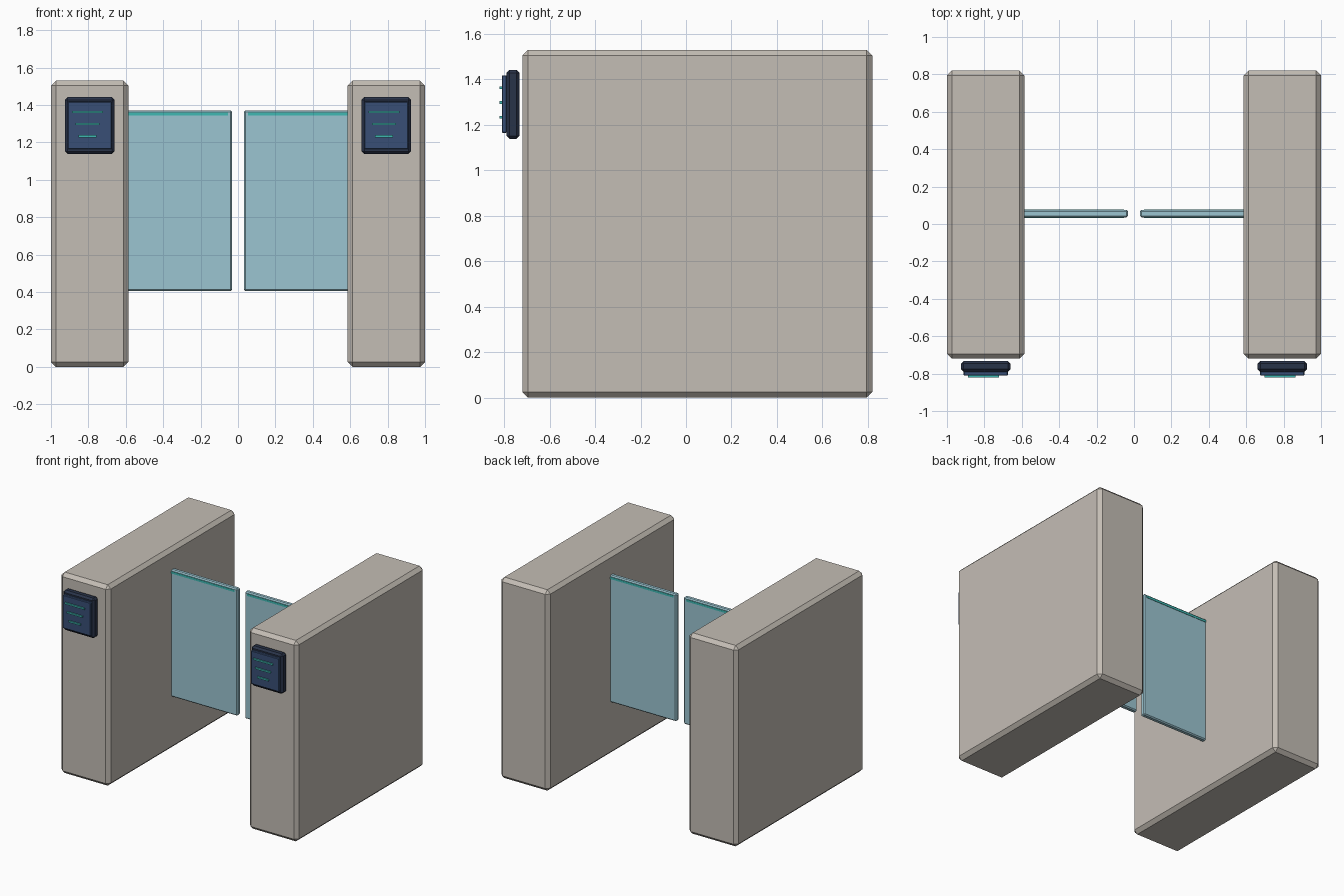
import bpy

if "Cube" in bpy.data.objects:
    bpy.data.objects.remove(bpy.data.objects["Cube"])


def material(name, rgb):
    m = bpy.data.materials.new(name)
    m.diffuse_color = (*rgb, 1)
    m.use_nodes = True
    m.node_tree.nodes["Principled BSDF"].inputs["Base Color"].default_value = m.diffuse_color
    return m


STONE = material("warm grey", (0.55, 0.51, 0.46))
GLASS = material("pale blue glass", (0.33, 0.56, 0.64))
NAVY = material("dark navy", (0.022, 0.033, 0.066))
SCREEN = material("screen blue", (0.04, 0.078, 0.18))
TEAL = material("teal", (0.05, 0.48, 0.45))


def box(name, x, y, z, mat, chamfer=0.0):
    """Chamfered box from (min, max) ranges on each axis."""
    bpy.ops.mesh.primitive_cube_add(
        size=1, location=[(a + b) / 2 for a, b in (x, y, z)])
    ob = bpy.context.object
    ob.name = name
    ob.scale = [b - a for a, b in (x, y, z)]
    bpy.ops.object.transform_apply(location=False, rotation=False, scale=True)
    ob.data.materials.append(mat)
    if chamfer:
        mod = ob.modifiers.new("chamfer", 'BEVEL')
        mod.width = chamfer
        mod.segments = 1
    return ob


def span(centre, width):
    return (centre - width / 2, centre + width / 2)


for side, s in (("left", -1), ("right", 1)):
    cx = s * 0.793

    # cabinet
    box(side + "_cabinet", span(cx, 0.414), (-0.72, 0.82), (0, 1.53), STONE, 0.026)

    # card reader: housing, screen and three text bars
    box(side + "_reader_housing", span(cx, 0.264), (-0.79, -0.732), (1.138, 1.442), NAVY, 0.014)
    box(side + "_reader_screen", span(cx, 0.236), (-0.81, -0.788), (1.164, 1.418), SCREEN, 0.004)
    for i, width in enumerate((0.165, 0.13, 0.096)):
        box(f"{side}_reader_bar_{i + 1}", span(cx - 0.012, width), (-0.82, -0.808),
            span(1.363 - i * 0.065, 0.012), TEAL)

    # glass gate wing with a thin light strip near its top edge
    box(side + "_glass_wing", sorted((s * 0.61, s * 0.031)), (0.036, 0.074),
        (0.405, 1.372), GLASS, 0.008)
    box(side + "_wing_strip", sorted((s * 0.60, s * 0.053)), (0.033, 0.077),
        (1.345, 1.361), TEAL)
